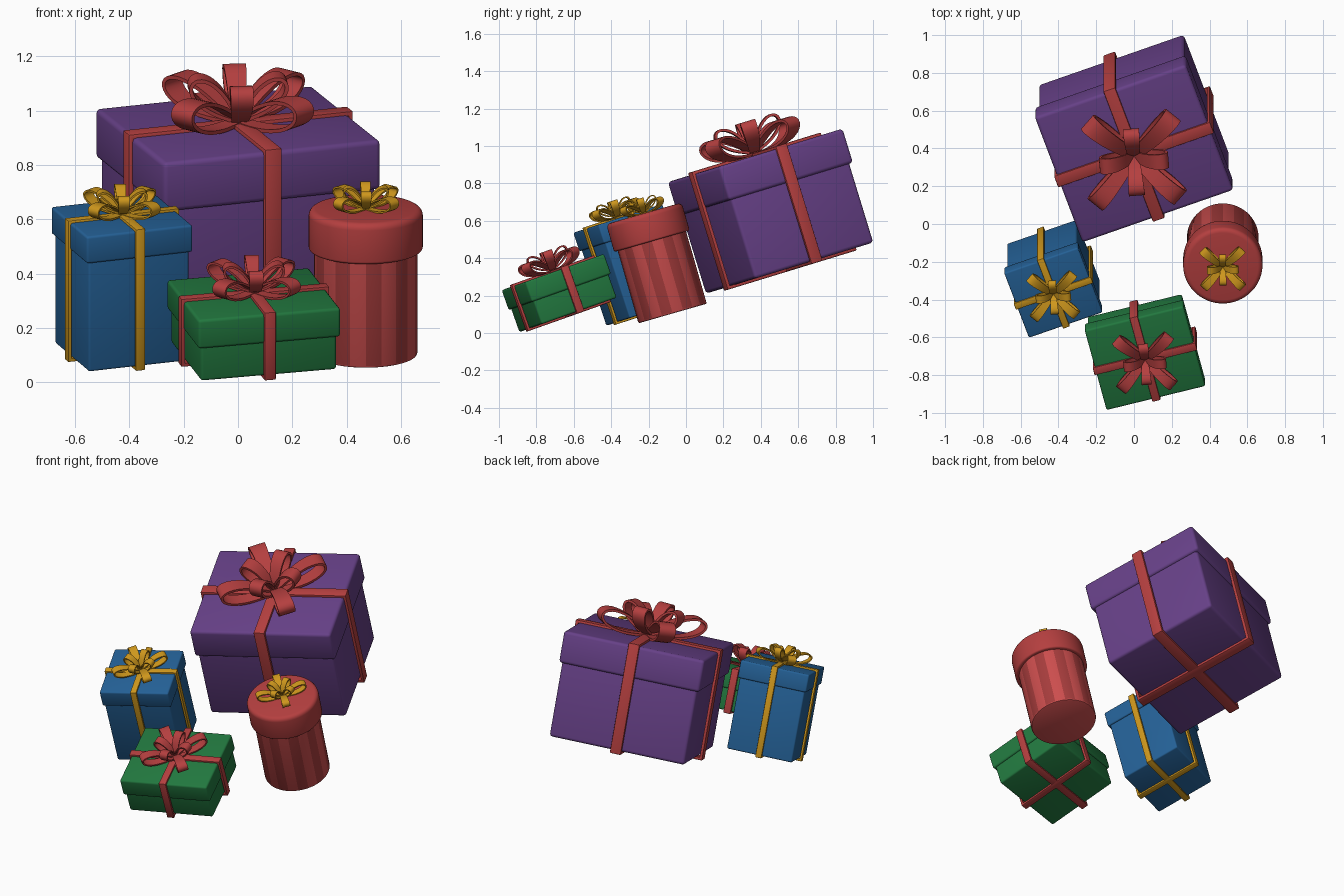
import bpy, bmesh, math
from mathutils import Matrix, Vector

if "Cube" in bpy.data.objects:
    bpy.data.objects.remove(bpy.data.objects["Cube"])


def mat(name, r, g, b):
    m = bpy.data.materials.new(name)
    m.diffuse_color = (r, g, b, 1)
    m.use_nodes = True
    m.node_tree.nodes["Principled BSDF"].inputs["Base Color"].default_value = m.diffuse_color
    return m


PURPLE = mat("purple", .135, .052, .245)
BLUE = mat("blue", .018, .12, .31)
GREEN = mat("green", .016, .19, .05)
RED = mat("red", .46, .05, .05)
GOLD = mat("gold", .62, .31, .012)
LIGHT = mat("light_stripe", .60, .075, .075)
DARK = mat("dark_stripe", .38, .045, .045)


def finish(name, bm, frame, *mats):
    bmesh.ops.recalc_face_normals(bm, faces=bm.faces)
    me = bpy.data.meshes.new(name)
    bm.to_mesh(me)
    bm.free()
    for m in mats:
        me.materials.append(m)
    ob = bpy.data.objects.new(name, me)
    ob.matrix_world = frame
    bpy.context.collection.objects.link(ob)
    return ob


def box(name, w, d, z0, z1, bevel, frame, m):
    bm = bmesh.new()
    bmesh.ops.create_cube(bm, size=1)
    for v in bm.verts:
        v.co = (v.co.x * w, v.co.y * d, z0 + (v.co.z + .5) * (z1 - z0))
    bmesh.ops.bevel(bm, geom=bm.edges[:], offset=bevel, segments=3,
                    profile=.5, affect='EDGES')
    finish(name, bm, frame, m)


def band(name, half, h, width, th, frame, m, turn):
    """Rectangular ribbon loop all the way around a box."""
    bm = bmesh.new()
    rows = []
    for grow in (th, -.003):
        a, top, bot = half + grow, grow, -h - grow
        for y in (-width / 2, width / 2):
            rows.append([bm.verts.new((x, y, z)) for x, z in
                         ((-a, bot), (a, bot), (a, top), (-a, top))])
    o0, o1, i0, i1 = rows
    for p, q in ((o0, o1), (o1, i1), (i1, i0), (i0, o0)):
        for k in range(4):
            n = (k + 1) % 4
            bm.faces.new((p[k], p[n], q[n], q[k]))
    outer = [e for e in bm.edges if all(v in o0 or v in o1 for v in e.verts)]
    bmesh.ops.bevel(bm, geom=outer, offset=th * .4, segments=2,
                    profile=.5, affect='EDGES')
    finish(name, bm, frame @ Matrix.Rotation(turn, 4, 'Z'), m)


def add_loop(bm, length, fat, width, th, elev, turn):
    """One teardrop ribbon loop swept with a flat rectangular section."""
    rot = Matrix.Rotation(turn, 3, 'Z') @ Matrix.Rotation(-elev, 3, 'Y')

    def path(t):
        return Vector((length * math.sin(t / 2) ** 2, 0,
                       fat * math.sin(t) * math.sin(t / 2)))
    steps, rings = 32, []
    for i in range(steps + 1):
        t = .2 + (2 * math.pi - .4) * i / steps
        p = path(t)
        tan = (path(t + .01) - path(t - .01)).normalized()
        nrm = Vector((-tan.z, 0, tan.x)) * th / 2
        side = Vector((0, width / 2 * (.4 + .6 * math.sin(t / 2)), 0))
        rings.append([bm.verts.new(rot @ c) for c in
                      (p + nrm + side, p + nrm - side, p - nrm - side, p - nrm + side)])
    for a, b in zip(rings, rings[1:]):
        for k in range(4):
            n = (k + 1) % 4
            bm.faces.new((a[k], a[n], b[n], b[k]))
    bm.faces.new(rings[0])
    bm.faces.new(rings[-1])


def bow(name, s, frame, m, turn, lift):
    bm = bmesh.new()
    for k in range(4):
        q = turn + k * math.pi / 2
        # wide outer loop, then a shorter upright one between
        add_loop(bm, .33 * s, .068 * s, .10 * s, .014 * s, math.radians(17), q)
        add_loop(bm, .23 * s, .058 * s, .085 * s, .014 * s, math.radians(43),
                 q + math.pi / 4)
    finish(name, bm, frame @ Matrix.Translation((0, 0, lift)), m)


def pose(top, tilt, spin):
    """Local frame with its origin at the centre of the lid top."""
    return (Matrix.Translation(top) @ Matrix.Rotation(math.radians(tilt), 4, 'X')
            @ Matrix.Rotation(math.radians(spin), 4, 'Z'))


def gift(name, top, tilt, spin, w, d, h, lid, inset, rib, scale, m, rm):
    f = pose(top, tilt, spin)
    bev = .018 * scale
    box(name + "_body", w - 2 * inset, d - 2 * inset, -h, -.02, bev, f, m)
    box(name + "_lid", w, d, -lid, 0, bev, f, m)
    th = .014 * (.4 + .6 * scale)
    band(name + "_ribbon_wide", w / 2, h, rib, th, f, rm, 0)
    band(name + "_ribbon_deep", d / 2, h, rib, th * 1.03, f, rm, math.pi / 2)
    bow(name + "_bow", scale, f, rm, math.radians(50 - spin), th)


gift("purple_box", (0, .37, .95), 17, 20, .85, .74, .63, .19, .016, .066, 1, PURPLE, RED)
gift("blue_box", (-.427, -.365, .613), 18, 20, .415, .385, .527, .105, .011, .037, .51, BLUE, GOLD)
gift("green_box", (.058, -.712, .326), 19.5, 14.5, .54, .465, .243, .113, .012, .044, .62, GREEN, RED)

# round striped box
f = pose((.47, -.225, .64), 16, 0)
bm = bmesh.new()
bmesh.ops.create_cone(bm, cap_ends=True, segments=60, radius1=.19, radius2=.19, depth=.53,
                      matrix=Matrix.Translation((0, 0, -.557 + .265)))
for face in bm.faces:
    c = face.calc_center_median()
    if abs(face.normal.z) < .5:
        face.material_index = int((math.atan2(c.y, c.x) % (2 * math.pi)) / (math.pi / 10)) % 2
rim = [e for e in bm.edges if all(v.co.z < -.5 for v in e.verts)]
bmesh.ops.bevel(bm, geom=rim, offset=.008, segments=2, profile=.5, affect='EDGES')
finish("round_box_body", bm, f, LIGHT, DARK)

bm = bmesh.new()
bmesh.ops.create_cone(bm, cap_ends=True, segments=60, radius1=.21, radius2=.21, depth=.155,
                      matrix=Matrix.Translation((0, 0, -.0775)))
for low, off in ((False, .025), (True, .01)):
    rim = [e for e in bm.edges if all((v.co.z < -.154) if low else (v.co.z > -.001)
                                      for v in e.verts)
           and all(abs(v.co.xy.length - .21) < 1e-3 or not low for v in e.verts)]
    bmesh.ops.bevel(bm, geom=rim, offset=off, segments=4, profile=.5, affect='EDGES')
finish("round_box_lid", bm, f, RED)
bow("round_box_bow", .46, f, GOLD, math.radians(46), .003)

# smooth shading with sharp creases kept
bpy.ops.object.select_all(action='SELECT')
bpy.context.view_layer.objects.active = bpy.context.selected_objects[0]
bpy.ops.object.shade_smooth_by_angle(angle=math.radians(35))
